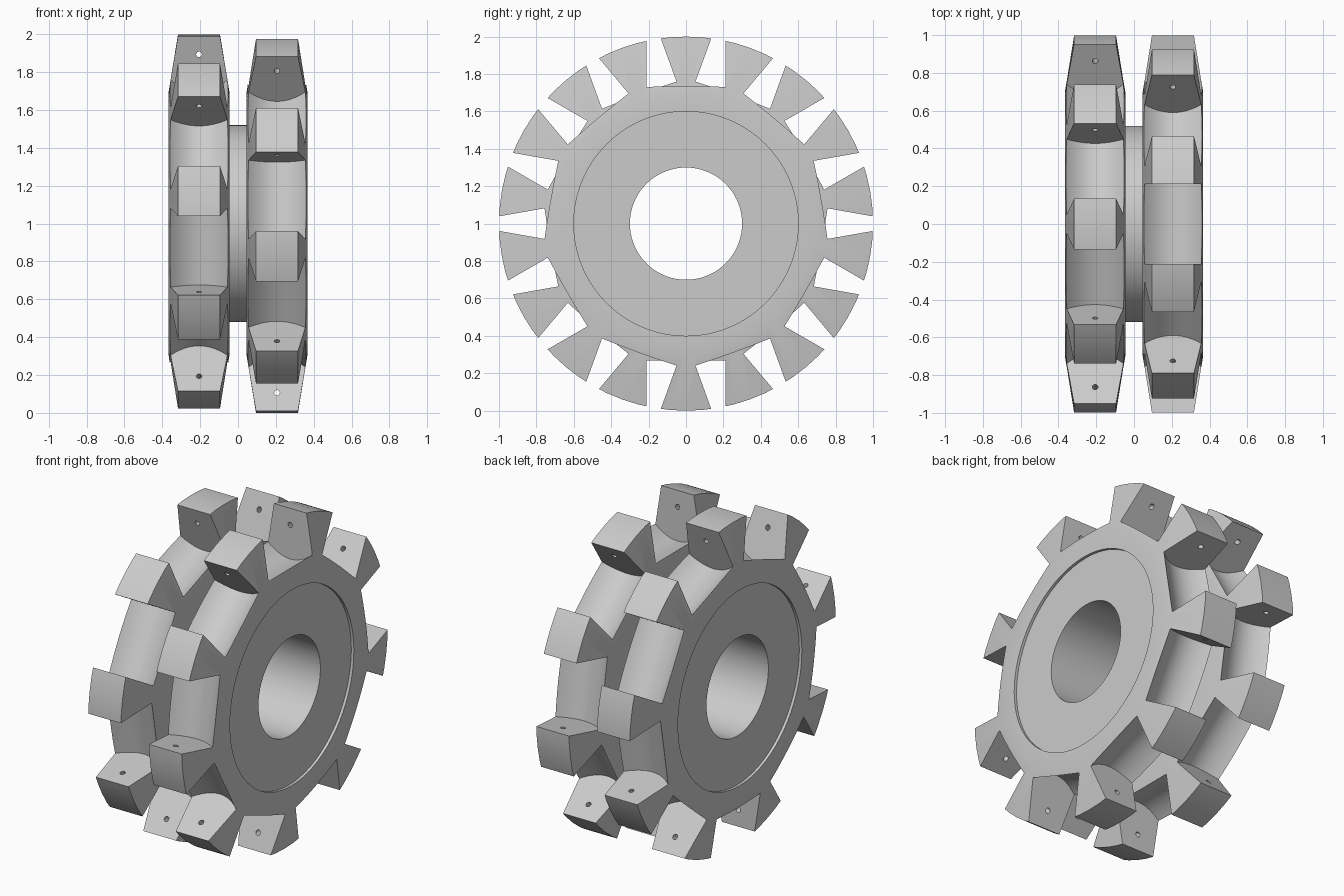
import bpy, bmesh, math
from mathutils import Matrix, Vector

cube = bpy.data.objects.get("Cube")
if cube:
    bpy.data.objects.remove(cube, do_unlink=True)

steel = bpy.data.materials.new("grey_steel")
steel.use_nodes = True
GREY = (0.6, 0.6, 0.6, 1)
steel.diffuse_color = GREY
bsdf = next(n for n in steel.node_tree.nodes if n.type == "BSDF_PRINCIPLED")
bsdf.inputs["Base Color"].default_value = GREY

TEETH = 9
SEGMENTS = 72
PITCH = math.tau / TEETH
AXIS_Z = 1.0


def finish(bm, name):
    bmesh.ops.recalc_face_normals(bm, faces=bm.faces)
    mesh = bpy.data.meshes.new(name)
    bm.to_mesh(mesh)
    bm.free()
    mesh.materials.append(steel)
    obj = bpy.data.objects.new(name, mesh)
    bpy.context.collection.objects.link(obj)
    return obj


def revolve(name, profile):
    """Closed (x, radius) profile turned around the x axis."""
    bm = bmesh.new()
    rings = []
    for i in range(SEGMENTS):
        turn = Matrix.Rotation(math.tau * i / SEGMENTS, 3, "X")
        rings.append([bm.verts.new(turn @ Vector((x, 0, r))) for x, r in profile])
    n = len(profile)
    for i in range(SEGMENTS):
        a, b = rings[i], rings[(i + 1) % SEGMENTS]
        for j in range(n):
            k = (j + 1) % n
            bm.faces.new((a[j], a[k], b[k], b[j]))
    return finish(bm, name)


def slot_cutters(phase):
    """Straight-walled gaps between teeth, with a dished floor."""
    half_gap, floor, dish, steps = 0.212, 0.665, 0.07, 16
    section = []
    for i in range(steps + 1):
        x = -0.2 + 0.4 * i / steps
        section.append((x, floor + dish * (x / 0.155) ** 2))
    section += [(0.2, 1.2), (-0.2, 1.2)]
    bm = bmesh.new()
    for k in range(TEETH):
        turn = Matrix.Rotation(phase + k * PITCH, 3, "X")
        near, far = ([bm.verts.new(turn @ Vector((x, y, z))) for x, z in section]
                     for y in (-half_gap, half_gap))
        bm.faces.new(near)
        bm.faces.new(far)
        for j in range(len(section)):
            k2 = (j + 1) % len(section)
            bm.faces.new((near[j], near[k2], far[k2], far[j]))
    return finish(bm, "slot_cutters")


def pin_hole_cutters(phase):
    """Small tangential holes through the teeth."""
    bm = bmesh.new()
    for k in range(TEETH):
        place = (Matrix.Rotation(phase + (k + 0.5) * PITCH, 4, "X")
                 @ Matrix.Translation((0, 0, 0.894))
                 @ Matrix.Rotation(math.pi / 2, 4, "X"))
        bmesh.ops.create_cone(bm, cap_ends=True, segments=16, radius1=0.015,
                              radius2=0.015, depth=0.34, matrix=place)
    return finish(bm, "pin_hole_cutters")


def select(obj):
    bpy.ops.object.select_all(action="DESELECT")
    obj.select_set(True)
    bpy.context.view_layer.objects.active = obj


def cut(obj, cutter):
    cutter.hide_render = True
    select(obj)
    mod = obj.modifiers.new("cut", "BOOLEAN")
    mod.operation = "DIFFERENCE"
    mod.solver = "EXACT"
    mod.object = cutter
    bpy.ops.object.modifier_apply(modifier=mod.name)
    bpy.data.objects.remove(cutter, do_unlink=True)


def smooth(obj):
    select(obj)
    bpy.ops.object.shade_smooth_by_angle(angle=math.radians(30))


def toothed_wheel(name, side, phase):
    # Tapered rim, flat inner face, shallow recess on the outer face
    profile = [(-0.16, 0.3), (-0.16, 0.7), (-0.111, 1), (0.111, 1),
               (0.16, 0.7), (0.16, 0.6), (0.143, 0.6), (0.143, 0.3)]
    wheel = revolve(name, [(side * x, r) for x, r in profile])
    cut(wheel, slot_cutters(phase))
    cut(wheel, pin_hole_cutters(phase))
    wheel.location = (side * 0.206, 0, AXIS_Z)
    smooth(wheel)


# Two wheels staggered by half a tooth
toothed_wheel("left_toothed_wheel", 1, 0)
toothed_wheel("right_toothed_wheel", -1, PITCH / 2)

# Hub joining the wheels
hub = revolve("centre_hub", [(-0.046, 0.3), (-0.046, 0.52), (0.046, 0.52), (0.046, 0.3)])
hub.location.z = AXIS_Z
smooth(hub)
